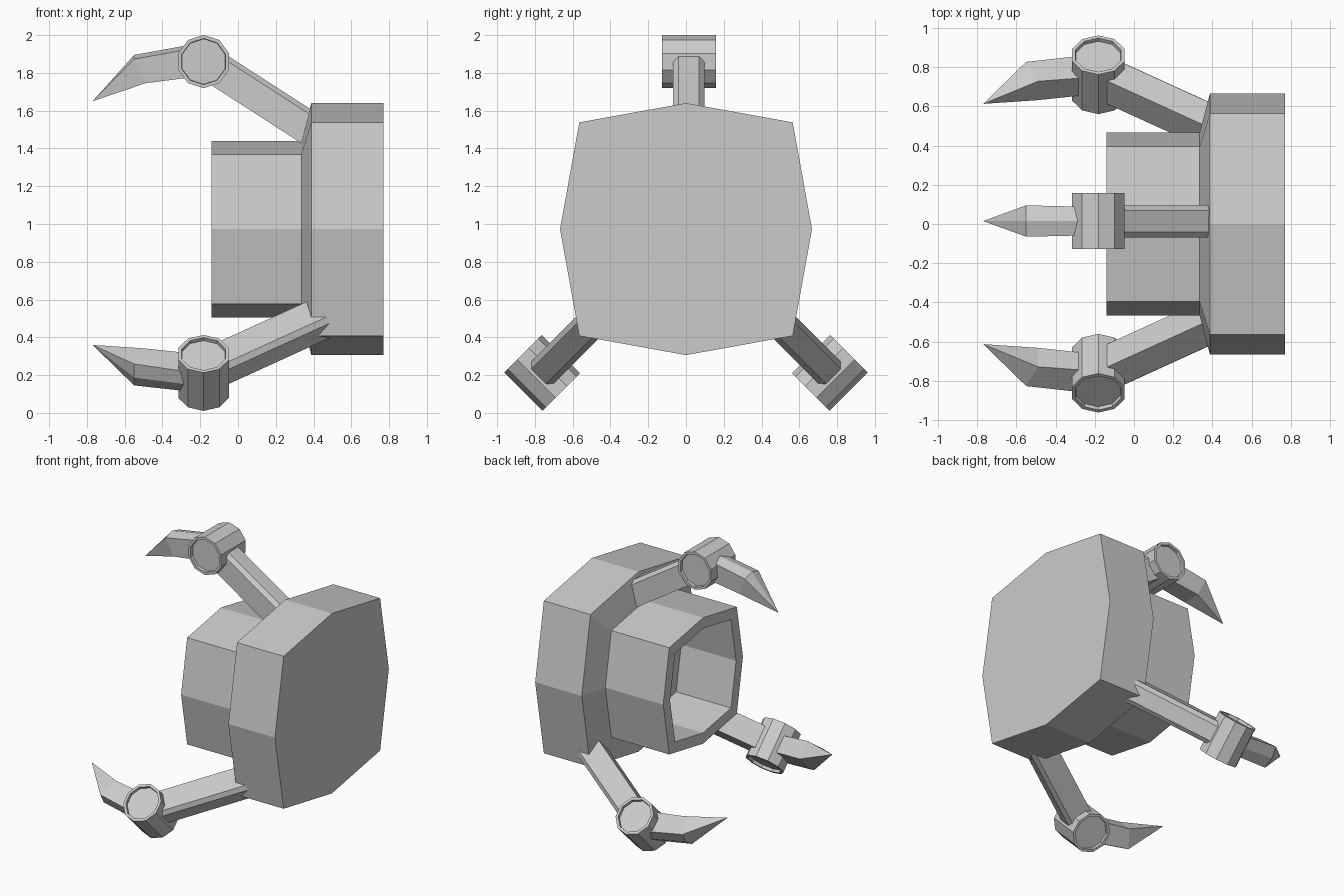
import bpy, bmesh, math
from mathutils import Matrix, Vector

if "Cube" in bpy.data.objects:
    bpy.data.objects.remove(bpy.data.objects["Cube"])

AXIS_Z = 0.973  # height of the body's axis


def finish(bm, name, matrix):
    bmesh.ops.recalc_face_normals(bm, faces=bm.faces)
    me = bpy.data.meshes.new(name)
    bm.to_mesh(me)
    bm.free()
    me.transform(matrix)
    ob = bpy.data.objects.new(name, me)
    bpy.context.collection.objects.link(ob)
    return ob


def loft(name, rings, matrix, tip=None):
    """Skin a row of rings, capping the ends (or closing to a tip)."""
    bm = bmesh.new()
    vs = [[bm.verts.new(p) for p in r] for r in rings]
    n = len(vs[0])
    for a, b in zip(vs, vs[1:]):
        for i in range(n):
            j = (i + 1) % n
            bm.faces.new((a[i], a[j], b[j], b[i]))
    bm.faces.new(vs[0])
    if tip:
        t = bm.verts.new(tip)
        for i in range(n):
            bm.faces.new((vs[-1][i], vs[-1][(i + 1) % n], t))
    else:
        bm.faces.new(vs[-1])
    return finish(bm, name, matrix)


def octagon(x, r):
    """Squarish octagon across the x axis; diagonal corners stick out further."""
    d = 0.847 * r
    return [(x, y, z) for y, z in ((0, r), (d, d), (r, 0), (d, -d),
                                   (0, -r), (-d, -d), (-r, 0), (-d, d))]


def decagon(y, r):
    return [(-0.182 + r * math.sin(i * math.tau / 10), y,
             0.887 + r * math.cos(i * math.tau / 10)) for i in range(10)]


# Body: stepped housing with a hollow nozzle
loft("body", [octagon(x, r) for x, r in (
    (0.77, 0.667), (0.388, 0.667), (0.335, 0.467), (-0.14, 0.467),
    (-0.14, 0.387), (0.31, 0.387))], Matrix.Translation((0, 0, AXIS_Z)))


def arm_ring(along):
    """Arm section with chamfered outer corners."""
    d, n = Vector((0.84, 0, -0.542)), Vector((0.542, 0, 0.84))
    top = Vector((-0.05, 0, 0.915)) + d * along
    return [top + n * h + Vector((0, y, 0)) for y, h in (
        (-0.055, 0), (0.055, 0), (0.083, -0.025), (0.083, -0.178),
        (-0.083, -0.178), (-0.083, -0.025))]


def claw_ring(xt, zt, xb, zb, w):
    """Claw section with a ridge along the outside."""
    return [(xt, 0, zt), (xt, w, zt - 0.022), (xb, w * 0.85, zb),
            (xb, -w * 0.85, zb), (xt, -w, zt - 0.022)]


# Three claw arms around the body axis; the lower two sit further out
for label, angle, side, out in (("top", 0, 0.015, 0),
                                ("left", 135, 0, 0.19),
                                ("right", -135, 0, 0.19)):
    m = (Matrix.Translation((0, 0, AXIS_Z))
         @ Matrix.Rotation(math.radians(angle), 4, 'X')
         @ Matrix.Translation((0, side, out)))
    loft(label + "_arm", [arm_ring(-0.08), arm_ring(0.7)], m)
    # Knuckle drum with recessed end caps
    loft(label + "_knuckle", [decagon(y, r) for y, r in (
        (-0.122, 0.12), (-0.143, 0.122), (-0.143, 0.141),
        (0.143, 0.141), (0.143, 0.122), (0.122, 0.12))], m)
    loft(label + "_claw", [claw_ring(-0.2, 0.985, -0.18, 0.812, 0.072),
                           claw_ring(-0.55, 0.922, -0.49, 0.772, 0.08)],
         m, tip=(-0.77, 0, 0.677))
